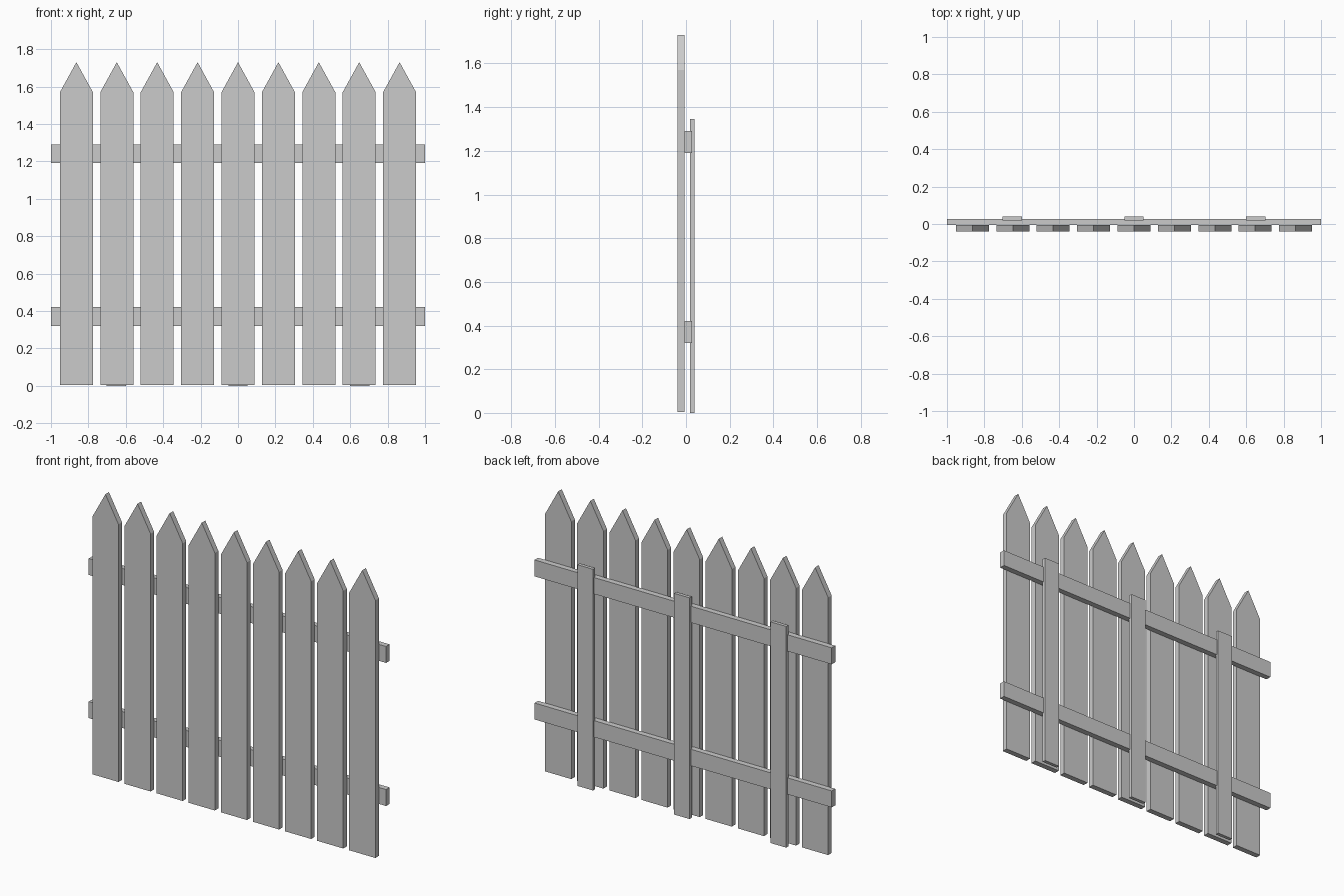
import bpy
import bmesh

cube = bpy.data.objects.get("Cube")
if cube:
    bpy.data.objects.remove(cube, do_unlink=True)

# Single plain grey for the whole fence
grey = bpy.data.materials.new("plain grey")
grey.use_nodes = True
colour = (0.6, 0.6, 0.6, 1)
grey.diffuse_color = colour
for node in grey.node_tree.nodes:
    if node.type == 'BSDF_PRINCIPLED':
        node.inputs["Base Color"].default_value = colour


def board(name, outline, y_front, y_back):
    """Extrude an x-z outline from y_front to y_back."""
    bm = bmesh.new()
    face = bm.faces.new([bm.verts.new((x, y_front, z)) for x, z in outline])
    out = bmesh.ops.extrude_face_region(bm, geom=[face])
    verts = [v for v in out["geom"] if isinstance(v, bmesh.types.BMVert)]
    bmesh.ops.translate(bm, verts=verts, vec=(0, y_back - y_front, 0))
    bmesh.ops.recalc_face_normals(bm, faces=bm.faces)
    mesh = bpy.data.meshes.new(name)
    bm.to_mesh(mesh)
    bm.free()
    mesh.materials.append(grey)
    obj = bpy.data.objects.new(name, mesh)
    bpy.context.collection.objects.link(obj)
    return obj


def rectangle(x0, x1, z0, z1):
    return [(x0, z0), (x1, z0), (x1, z1), (x0, z1)]


# Pointed pickets along the front
half, shoulder, tip, base = 0.088, 1.57, 1.73, 0.004
for i in range(9):
    x = (i - 4) * 0.216
    outline = [(x - half, base), (x + half, base), (x + half, shoulder),
               (x, tip), (x - half, shoulder)]
    board(f"picket_{i + 1}", outline, -0.04, -0.006)

# Horizontal rails behind the pickets
for name, z in (("lower_rail", 0.32), ("upper_rail", 1.19)):
    board(name, rectangle(-1, 1, z, z + 0.1), -0.006, 0.028)

# Thin upright posts at the back, lapped into the rails
for name, x in (("right_post", -0.65), ("middle_post", 0), ("left_post", 0.65)):
    board(name, rectangle(x - 0.052, x + 0.052, 0, 1.345), 0.019, 0.04)
